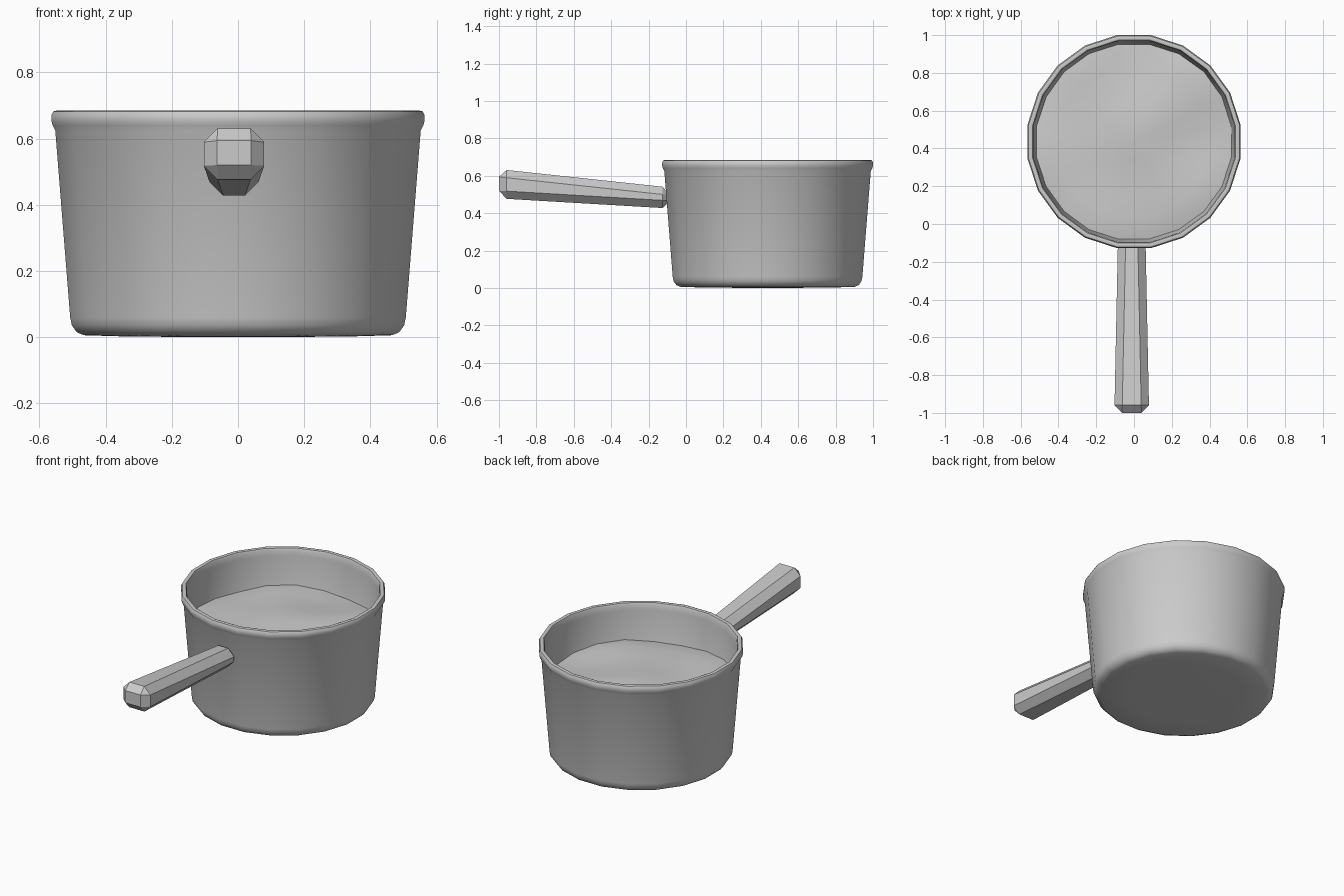
import bpy, bmesh
from math import sin, cos, pi

if "Cube" in bpy.data.objects:
    bpy.data.objects.remove(bpy.data.objects["Cube"])

SIDES = 20
POT_Y = 0.436
FLAT = 1 / cos(pi / SIDES)   # flat-to-flat radius -> corner radius


def finish(name, bm, smooth=True):
    bmesh.ops.recalc_face_normals(bm, faces=bm.faces)
    mesh = bpy.data.meshes.new(name)
    bm.to_mesh(mesh)
    bm.free()
    ob = bpy.data.objects.new(name, mesh)
    bpy.context.collection.objects.link(ob)
    bpy.context.view_layer.objects.active = ob
    ob.select_set(True)
    if smooth:
        bpy.ops.object.shade_smooth_by_angle(angle=0.7)
    ob.select_set(False)
    return ob


def lathe(profile):
    """Revolve (radius, z) points around the pot axis; radius 0 closes an end."""
    bm = bmesh.new()
    rings = []
    for r, z in profile:
        n = SIDES if r else 1
        rings.append([bm.verts.new((r * FLAT * cos(2 * pi * (i + 0.5) / SIDES),
                                    POT_Y + r * FLAT * sin(2 * pi * (i + 0.5) / SIDES), z))
                      for i in range(n)])
    for a, b in zip(rings, rings[1:]):
        for i in range(SIDES):
            j = (i + 1) % SIDES
            quad = [a[i % len(a)], a[j % len(a)], b[j % len(b)], b[i % len(b)]]
            bm.faces.new(list(dict.fromkeys(quad)))
    return bm


# Pot body: outside, rolled rim, inside wall and inner floor
finish("pot_body", lathe([
    (0, 0.0), (0.33, 0.002), (0.465, 0.006), (0.487, 0.015), (0.502, 0.036),
    (0.507, 0.06), (0.552, 0.625), (0.560, 0.640), (0.564, 0.655), (0.564, 0.670),
    (0.558, 0.682), (0.547, 0.685), (0.537, 0.682), (0.532, 0.670), (0.530, 0.640),
    (0.485, 0.06), (0.46, 0.03), (0, 0.025)]))

# Contents: gently lumpy surface
bm = lathe([(0, 0.475), (0.1, 0.475), (0.2, 0.474), (0.3, 0.472),
            (0.4, 0.468), (0.47, 0.463), (0.52, 0.455)])
for v in bm.verts:
    x, y = v.co.x, v.co.y - POT_Y
    v.co.z += 0.012 * sin(9 * x + 1) * cos(8 * y) + 0.007 * sin(11 * y - 6 * x)
finish("contents", bm)

# Handle: tapered, chamfered bar rising away from the pot
bm = bmesh.new()
bmesh.ops.create_cube(bm, size=2)
for v in bm.verts:
    x, y, z = v.co
    if y < 0:
        v.co = (-0.012 + 0.092 * x, -1.0, 0.557 + 0.078 * z)
    else:
        v.co = (-0.012 + 0.073 * x, -0.085, 0.481 + 0.056 * z)
bmesh.ops.bevel(bm, geom=bm.edges[:], offset=0.041, offset_type='OFFSET',
                segments=1, affect='EDGES', clamp_overlap=True)
finish("handle", bm, smooth=False)
